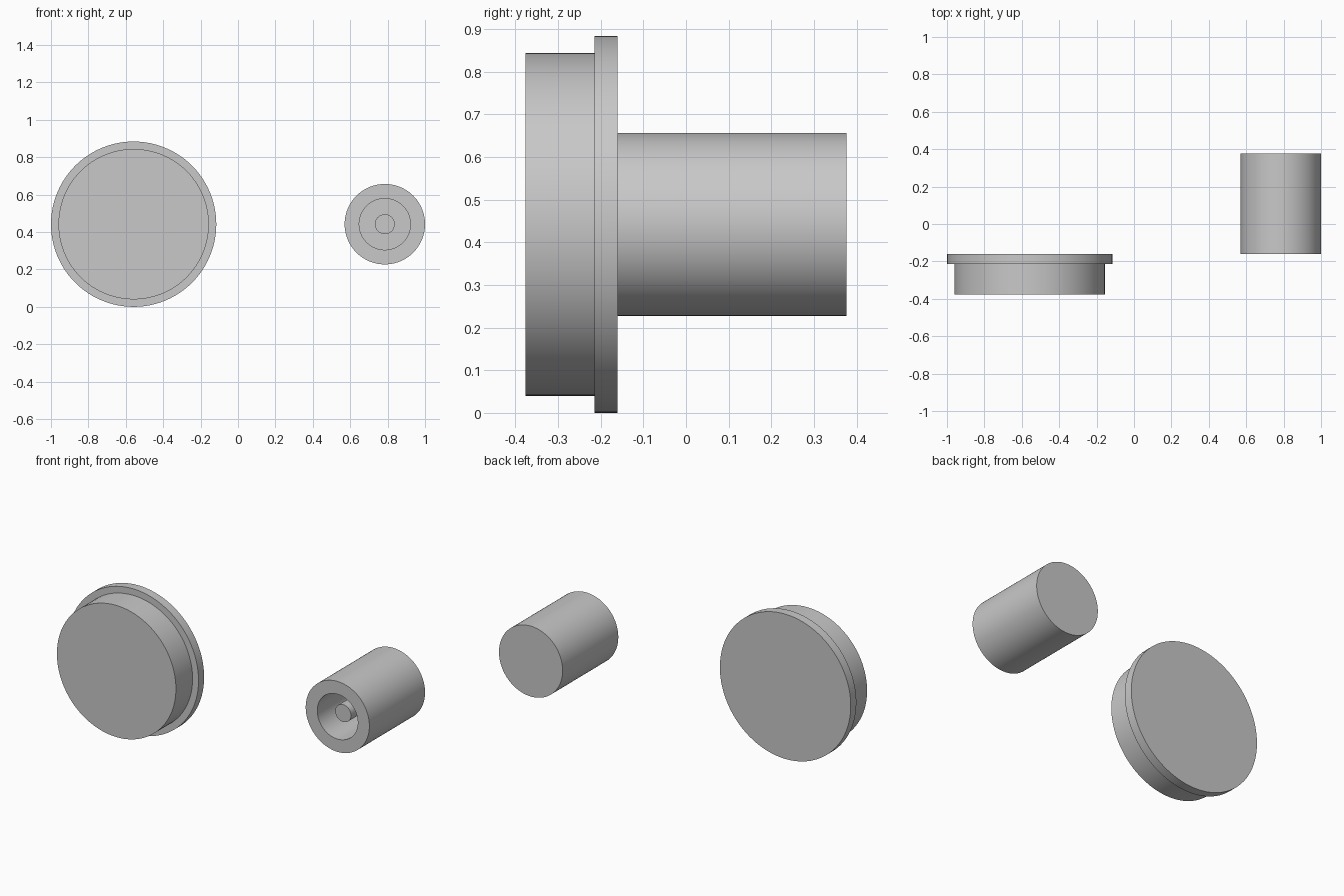
import bpy
import bmesh
from math import pi, radians
from mathutils import Vector

SEGMENTS = 96
AXIS_Z = 0.442

cube = bpy.data.objects.get("Cube")
if cube:
    bpy.data.objects.remove(cube, do_unlink=True)

grey = bpy.data.materials.new("plain grey")
grey.use_nodes = True
grey.diffuse_color = (0.58, 0.58, 0.58, 1)
grey.node_tree.nodes["Principled BSDF"].inputs["Base Color"].default_value = grey.diffuse_color


def turned_part(name, x, profile):
    """Turn a (radius, y) profile about a front-to-back axis."""
    bm = bmesh.new()
    verts = [bm.verts.new((r, y, 0)) for r, y in profile]
    edges = [bm.edges.new(pair) for pair in zip(verts, verts[1:])]
    bmesh.ops.spin(bm, geom=verts + edges, cent=Vector(), axis=(0, 1, 0),
                   angle=2 * pi, steps=SEGMENTS)
    bmesh.ops.remove_doubles(bm, verts=bm.verts[:], dist=0.0001)
    bmesh.ops.recalc_face_normals(bm, faces=bm.faces[:])
    mesh = bpy.data.meshes.new(name)
    bm.to_mesh(mesh)
    bm.free()
    mesh.materials.append(grey)
    part = bpy.data.objects.new(name, mesh)
    part.location = (x, 0, AXIS_Z)
    bpy.context.collection.objects.link(part)
    bpy.ops.object.select_all(action="DESELECT")
    part.select_set(True)
    bpy.context.view_layer.objects.active = part
    bpy.ops.object.shade_smooth_by_angle(angle=radians(30))


# Wide cap with a thin rim at the back
front, rim_front, rim_back = -0.376, -0.215, -0.161
turned_part("flanged_cap", -0.558, [
    (0, front), (0.402, front), (0.402, rim_front),
    (0.442, rim_front), (0.442, rim_back), (0, rim_back)])

# Socket with a blind bore and a recessed centre pin
mouth, pin_tip, bore_end, back = -0.161, -0.107, 0.27, 0.376
turned_part("pin_socket", 0.785, [
    (0, pin_tip), (0.053, pin_tip), (0.053, bore_end), (0.137, bore_end),
    (0.137, mouth), (0.215, mouth), (0.215, back), (0, back)])
